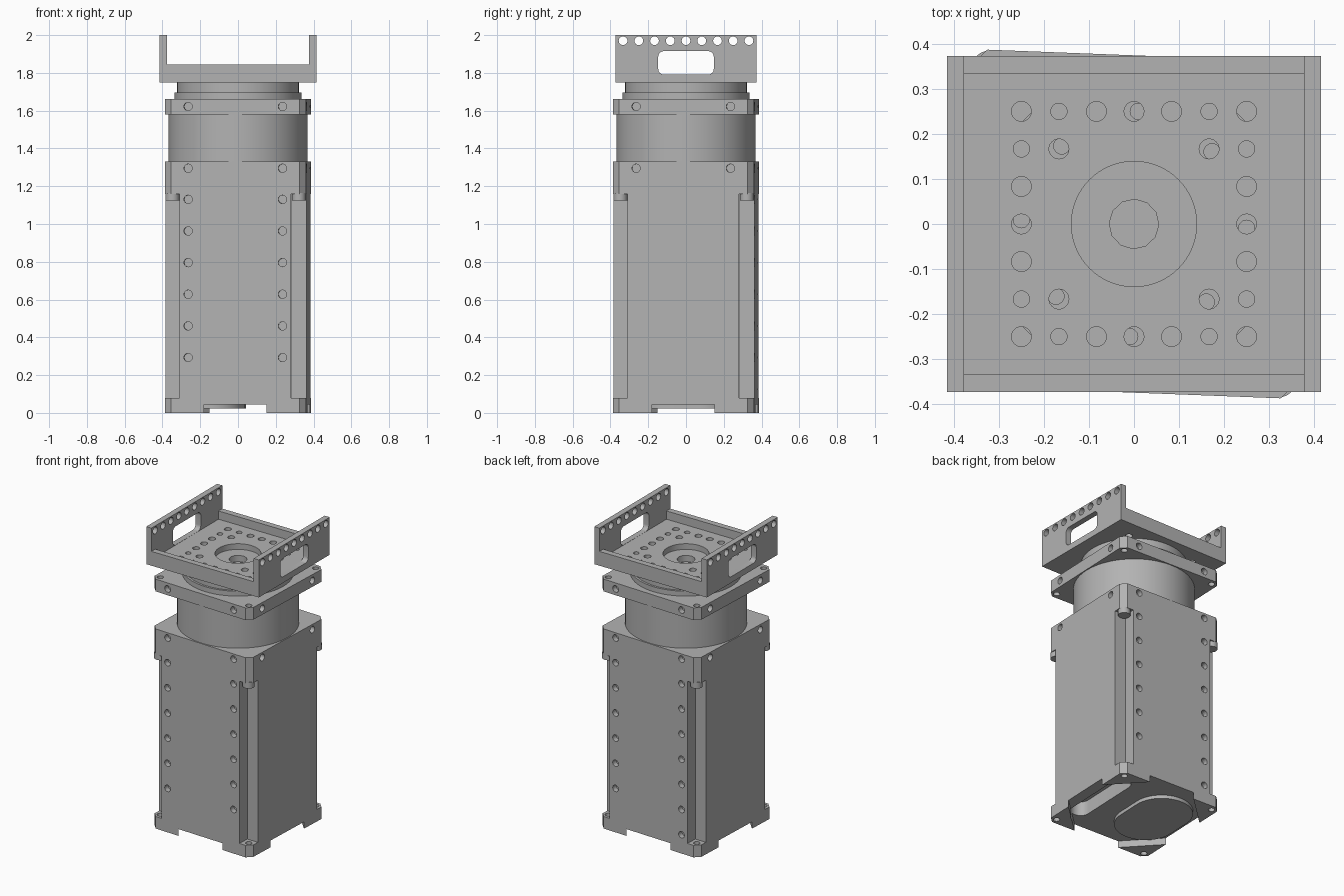
import bpy, bmesh
from math import cos, sin, pi, radians
from mathutils import Matrix, Vector

cube = bpy.data.objects.get("Cube")
if cube:
    bpy.data.objects.remove(cube)

grey = bpy.data.materials.new("machined grey")
grey.use_nodes = True
colour = (0.45, 0.45, 0.45, 1)
grey.diffuse_color = colour
grey.node_tree.nodes["Principled BSDF"].inputs["Base Color"].default_value = colour

TWIST = Matrix.Rotation(radians(-2.2), 4, "Z")
AXES = {"z": Matrix.Identity(4),
        "x": Matrix(((0, 0, 1, 0), (1, 0, 0, 0), (0, 1, 0, 0), (0, 0, 0, 1))),
        "y": Matrix(((1, 0, 0, 0), (0, 0, 1, 0), (0, 1, 0, 0), (0, 0, 0, 1)))}
SIGNS = (-1, 1)
CORNERS = [(a, b) for a in SIGNS for b in SIGNS]


# Outlines
def circle(cx, cy, r, n=24):
    return [(cx + r * cos(2 * pi * i / n), cy + r * sin(2 * pi * i / n)) for i in range(n)]


def rounded(cx, cy, w, h, r, seg=8):
    pts = []
    for k, (sx, sy) in enumerate(((1, 1), (-1, 1), (-1, -1), (1, -1))):
        for i in range(seg + 1):
            a = (k + i / seg) * pi / 2
            p = (cx + sx * (w - r) + r * cos(a), cy + sy * (h - r) + r * sin(a))
            if not pts or (Vector(p) - Vector(pts[-1])).length > 1e-5:
                pts.append(p)
    return pts[:-1] if (Vector(pts[0]) - Vector(pts[-1])).length < 1e-5 else pts


def box(cx, cy, w, h):
    return [(cx - w, cy - h), (cx + w, cy - h), (cx + w, cy + h), (cx - w, cy + h)]


# Each prism is (outline, start, end, axis)
def build(name, prisms):
    bm = bmesh.new()
    for outline, lo, hi, axis in prisms:
        m = AXES[axis]
        rings = [[bm.verts.new(m @ Vector((u, v, w))) for u, v in outline] for w in (lo, hi)]
        bm.faces.new(rings[0])
        bm.faces.new(rings[1])
        n = len(outline)
        for i in range(n):
            j = (i + 1) % n
            bm.faces.new((rings[0][i], rings[0][j], rings[1][j], rings[1][i]))
    bmesh.ops.recalc_face_normals(bm, faces=bm.faces)
    mesh = bpy.data.meshes.new(name)
    bm.to_mesh(mesh)
    bm.free()
    mesh.materials.append(grey)
    ob = bpy.data.objects.new(name, mesh)
    bpy.context.collection.objects.link(ob)
    return ob


def cut(ob, prisms):
    tool = build("cutter", prisms)
    tool.hide_render = True
    mod = ob.modifiers.new("cut", "BOOLEAN")
    mod.operation, mod.solver, mod.object = "DIFFERENCE", "EXACT", tool
    activate(ob)
    bpy.ops.object.modifier_apply(modifier=mod.name)
    bpy.data.objects.remove(tool)


def activate(ob):
    bpy.ops.object.select_all(action="DESELECT")
    ob.select_set(True)
    bpy.context.view_layer.objects.active = ob


def finish(ob, twisted=True):
    activate(ob)
    bpy.ops.object.shade_smooth_by_angle(angle=radians(30))
    if twisted:
        ob.data.transform(TWIST)


HALF, BOLT = 0.374, 0.335
CHAMFERED = rounded(0, 0, HALF, HALF, 0.034, seg=1)


def side_holes(z, axes="xy"):
    return [(circle(s * 0.25, z, 0.022), t * HALF - 0.035, t * HALF + 0.035, a)
            for a in axes for s in SIGNS for t in SIGNS]


# Main housing with corner channels, feet and side holes
body = build("housing", [(CHAMFERED, 0, 1.33, "z")])
cut(body, [(box(a * 0.395, b * 0.395, 0.1, 0.1), 0.08, 1.16, "z") for a, b in CORNERS])
cut(body, [([(0.54, 0), (0, 0.54), (-0.54, 0), (0, -0.54)], -0.1, 0.045, "z")])
cut(body, [(circle(a * BOLT, b * BOLT, 0.02), -0.05, 0.1, "z") for a, b in CORNERS])
cut(body, [(rounded(0.24, -0.02, 0.06, 0.26, 0.058), 0, 0.14, "z")])
holes = side_holes(1.295)
for i in range(6):
    holes += side_holes(0.293 + i * 0.1675, "y")
holes.append((circle(-0.25, 0.125, 0.022), HALF - 0.035, HALF + 0.035, "y"))
cut(body, holes)
finish(body)

# Bolt heads at the top of the corner channels
finish(build("channel_bolts", [(circle(a * BOLT, b * BOLT, 0.037), 1.125, 1.165, "z")
                               for a, b in CORNERS]))

# Oval cover under the housing
finish(build("base_cover", [(rounded(-0.15, 0, 0.19, 0.27, 0.189, 12), 0.022, 0.05, "z")]))

# Round drum between housing and flange
finish(build("drum", [(circle(0, 0, 0.368, 96), 1.32, 1.59, "z")]))

# Square flange
flange = build("flange", [(CHAMFERED, 1.58, 1.662, "z")])
cut(flange, side_holes(1.622))
cut(flange, [(circle(a * BOLT, b * BOLT, 0.02), 1.5, 1.7, "z") for a, b in CORNERS])
finish(flange)

# Stepped output disc with tapped holes
finish(build("output_collar", [(circle(0, 0, 0.336, 96), 1.65, 1.695, "z")]))
disc = build("output_disc", [(circle(0, 0, 0.322, 96), 1.69, 1.752, "z")])
taps = [(circle(r * cos(k * pi / 4), r * sin(k * pi / 4), 0.018), 1.71, 1.8, "z")
        for k in range(8) for r in [0.236 if k % 2 else 0.25]]
cut(disc, taps + [(circle(0, 0, 0.055, 12), 1.71, 1.8, "z")])
finish(disc)

# Tray bracket: rim, recessed floor, two side walls
bracket = build("bracket", [(box(0, 0, 0.415, 0.373), 1.75, 2.0, "z")])
cut(bracket, [(box(0, 0, 0.377, 0.5), 1.845, 2.1, "z")])
cut(bracket, [(box(0, 0, 0.377, 0.333), 1.79, 1.9, "z")])
STEP = 0.0833
spots = {(i, j) for i in range(-3, 4) for j in range(-3, 4) if 3 in (abs(i), abs(j))}
plate = [(circle(i * STEP, j * STEP, 0.018 if 2 in (abs(i), abs(j)) else 0.022),
          1.7, 1.82, "z") for i, j in sorted(spots)]
plate += [(circle(a * 2 * STEP, b * 2 * STEP, 0.022), 1.7, 1.82, "z") for a, b in CORNERS]
plate.append((circle(0, 0, 0.139, 64), 1.7, 1.82, "z"))
cut(bracket, plate)

# Handle openings and row of holes through both walls
wall = [(rounded(0, 1.853, 0.147, 0.062, 0.03), -0.5, 0.5, "x")]
wall += [(circle(i * STEP, 1.97, 0.023), -0.5, 0.5, "x") for i in range(-4, 5)]
cut(bracket, wall)
finish(bracket, twisted=False)
